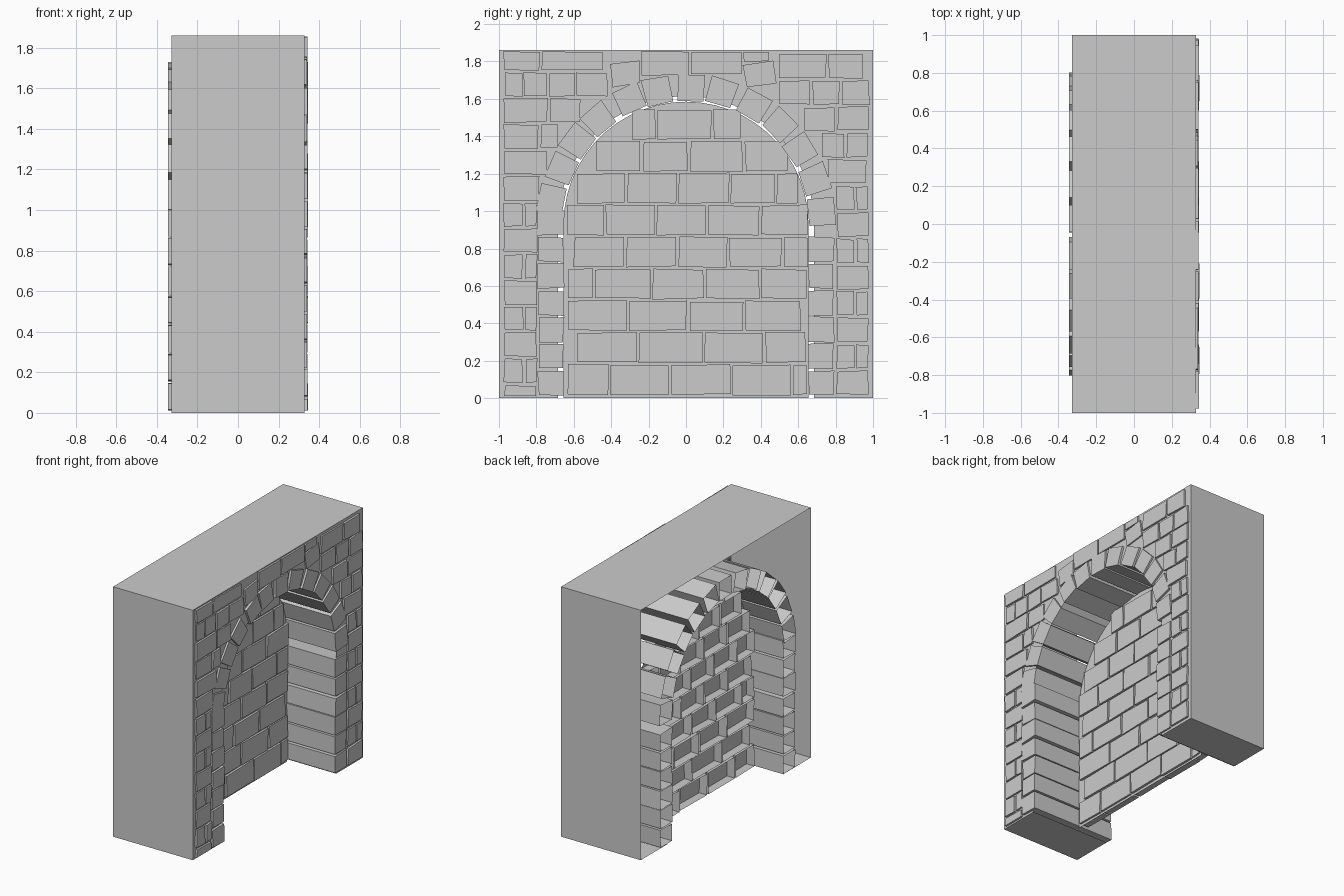
import bpy, bmesh, random
from math import sin, cos, pi, radians

if "Cube" in bpy.data.objects:
    bpy.data.objects.remove(bpy.data.objects["Cube"])

random.seed(4)
SPRING = 0.93      # height of the arch centre
GAP = 0.007        # half joint width


def finish(name, bm):
    me = bpy.data.meshes.new(name)
    bm.to_mesh(me)
    bm.free()
    ob = bpy.data.objects.new(name, me)
    bpy.context.collection.objects.link(ob)
    return ob


def stone(bm, pts, xb, xf, jitter=0.005):
    """Open-backed prism; pts are (y, z) counter-clockwise seen from +x."""
    r = lambda: random.uniform(-jitter, jitter)
    pts = [(y + r(), max(0.0, z + r())) for y, z in pts]
    xf += random.uniform(-0.003, 0.003)
    b = [bm.verts.new((xb, y, z)) for y, z in pts]
    f = [bm.verts.new((xf, y, z)) for y, z in pts]
    bm.faces.new(f)
    for i in range(len(pts)):
        j = (i + 1) % len(pts)
        bm.faces.new((b[i], b[j], f[j], f[i]))


def rect(y0, y1, z0, z1):
    return [(y0, z0), (y1, z0), (y1, z1), (y0, z1)]


def course(bm, ys, z0, z1, xb, xf, jitter=0.005):
    for a, b in zip(ys, ys[1:]):
        stone(bm, rect(a + GAP, b - GAP, z0, z1), xb, xf, jitter)


def arch_outline(r, n=26):
    pts = [(r, 0)] + [(r * cos(pi * i / n), SPRING + r * sin(pi * i / n))
                      for i in range(n + 1)]
    return pts + [(-r, 0)]


# Wall shell: open at the back, front pierced by the arch
bm = bmesh.new()
X, H, R = 0.328, 1.86, 0.685


def face(pts):
    bm.faces.new([bm.verts.new(p) for p in pts])


face([(X, y, z) for y, z in [(-1, 0), (-R, 0)] + arch_outline(R)[::-1][1:]
      + [(1, 0), (1, H), (-1, H)]])
face([(-X, -1, H), (X, -1, H), (X, 1, H), (-X, 1, H)])
face([(-X, -1, 0), (X, -1, 0), (X, -1, H), (-X, -1, H)])
face([(X, 1, 0), (-X, 1, 0), (-X, 1, H), (X, 1, H)])
face([(-X, -1, 0), (-X, -R, 0), (X, -R, 0), (X, -1, 0)])
face([(-X, R, 0), (-X, 1, 0), (X, 1, 0), (X, R, 0)])
finish("wall_shell", bm)

# Stones on the wall face, left and right of the arch
bm = bmesh.new()
WB, WF = 0.32, 0.341
stone(bm, rect(-.97, -.80, .015, .065), WB, WF)
left = {7: [-.98, -.775], 8: [-.98, -.735], 9: [-.98, -.78, -.68],
        10: [-.98, -.735, -.56], 11: [-.98, -.87, -.74, -.59, -.415],
        12: [-.98, -.775, -.435]}
for i in range(13):
    ys = left.get(i, [-.98, -.79] if i % 2 else [-.98, -.865, -.79])
    z = .085 + .139 * i
    course(bm, ys, z, min(z + .125, 1.85), WB, WF)
right = {8: [.755, .97], 9: [.715, .855, .98], 10: [.63, .805, .98],
         11: [.49, .67, .825, .985]}
for i in range(12):
    ys = right.get(i, [.8, .905, .98] if i % 2 else [.8, .98])
    z = .02 + .141 * i
    course(bm, ys, z, z + .125, WB, WF)
course(bm, [.49, .755, .95], 1.71, 1.835, WB, WF)
course(bm, [-.245, .02, .3], 1.73, 1.85, WB, WF)
for pts in (rect(.305, .445, 1.80, 1.85),
            [(.33, 1.66), (.48, 1.68), (.47, 1.80), (.30, 1.78)],
            [(-.395, 1.66), (-.25, 1.69), (-.25, 1.81), (-.405, 1.79)]):
    stone(bm, pts, WB, WF)
finish("wall_stones", bm)

# Jamb stones, full depth
bm = bmesh.new()
for i in range(7):
    z = .015 + .143 * i
    stone(bm, rect(-.79, -.655, z, z + .13), -.345, .343)
    if i < 6:
        stone(bm, rect(.655, .79, z, z + .13), -.345, .343)
finish("jamb_stones", bm)

# Arch ring, full depth
bm = bmesh.new()
for i in range(13):
    a = radians(5.5 + 13.7 * i) + random.uniform(-.015, .015)
    pts = []
    for r, w in ((.66, -.069), (.80, -.076), (.80, .076), (.66, .069)):
        pts.append((r * cos(a) - w * sin(a), SPRING + r * sin(a) + w * cos(a)))
    stone(bm, pts, -.345, .343)
finish("arch_stones", bm)

# Brick infill set back in the arch
bm = bmesh.new()
rows = [[-.64, -.41, -.085, .245, .565, .655],
        [-.585, -.255, .095, .42, .645],
        [-.64, -.31, .01, .31, .62],
        [-.64, -.495, -.185, .1, .4, .655],
        [-.605, -.325, -.045, .225, .515, .655],
        [-.64, -.435, -.16, .115, .395, .66],
        [-.585, -.32, -.045, .235, .48, .605],
        [-.485, -.235, .015, .31, .555],
        [-.295, -.155, .14, .295]]
for i, ys in enumerate(rows):
    z = .02 + .1705 * i
    course(bm, ys, z, z + .158, -.12, -.04)
finish("infill_bricks", bm)

# Mortar panel between the infill bricks
bm = bmesh.new()
bm.faces.new([bm.verts.new((-.055, y, z)) for y, z in arch_outline(.655)])
finish("infill_mortar", bm)
